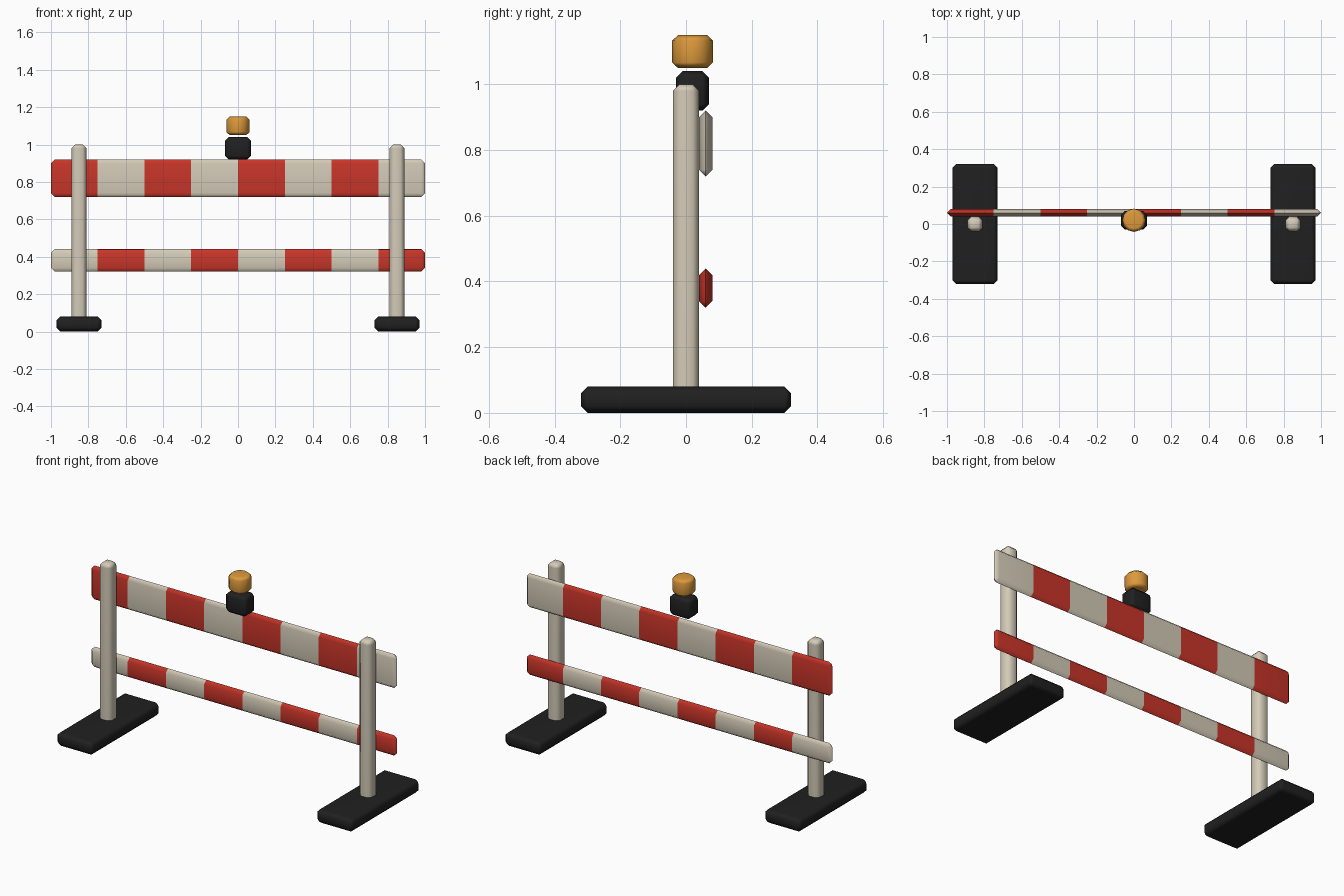
import bpy, bmesh, math
from mathutils import Matrix, Vector

if "Cube" in bpy.data.objects:
    bpy.data.objects.remove(bpy.data.objects["Cube"])


def material(name, rgb):
    m = bpy.data.materials.new(name)
    m.diffuse_color = (*rgb, 1.0)
    m.use_nodes = True
    m.node_tree.nodes["Principled BSDF"].inputs["Base Color"].default_value = m.diffuse_color
    return m


CREAM = material("cream paint", (0.66, 0.60, 0.48))
RED = material("red paint", (0.58, 0.036, 0.022))
BLACK = material("black rubber", (0.0145, 0.0145, 0.0150))
AMBER = material("amber lens", (0.72, 0.32, 0.045))


def finish(name, bm, mats):
    bmesh.ops.remove_doubles(bm, verts=bm.verts, dist=0.0003)
    bmesh.ops.recalc_face_normals(bm, faces=bm.faces)
    mesh = bpy.data.meshes.new(name)
    bm.to_mesh(mesh)
    bm.free()
    for m in mats:
        mesh.materials.append(m)
    ob = bpy.data.objects.new(name, mesh)
    bpy.context.collection.objects.link(ob)
    bpy.ops.object.select_all(action='DESELECT')
    ob.select_set(True)
    bpy.context.view_layer.objects.active = ob
    bpy.ops.object.shade_smooth_by_angle(angle=math.radians(50))
    # keep the large faces flat and let the chamfers carry the shading
    wn = ob.modifiers.new("weighted normals", 'WEIGHTED_NORMAL')
    wn.keep_sharp = True
    return ob


def chamfered_box(lo, hi, bevel=0.02):
    lo, hi = Vector(lo), Vector(hi)
    bm = bmesh.new()
    bmesh.ops.create_cube(bm, size=1.0, matrix=Matrix.Translation((lo + hi) / 2)
                          @ Matrix.Diagonal((*(hi - lo), 1.0)))
    bmesh.ops.bevel(bm, geom=bm.edges[:], offset=bevel, segments=1,
                    profile=0.5, affect='EDGES', clamp_overlap=True)
    return bm


# feet and posts, one pair per side
for side, s in (("left", -1), ("right", 1)):
    x = 0.85 * s
    finish(side + "_foot",
           chamfered_box((x - 0.12, -0.32, 0), (x + 0.12, 0.32, 0.08)), [BLACK])
    finish(side + "_post",
           chamfered_box((x - 0.04, -0.04, 0.01), (x + 0.04, 0.04, 1.0)), [CREAM])


# striped rails: eight equal bands cut along x
def rail(name, z0, z1, first_red):
    bm = chamfered_box((-1, 0.04, z0), (1, 0.08, z1))
    bmesh.ops.remove_doubles(bm, verts=bm.verts, dist=0.0003)
    for i in range(1, 8):
        bmesh.ops.bisect_plane(bm, geom=bm.verts[:] + bm.edges[:] + bm.faces[:],
                               plane_co=(-1 + 0.25 * i, 0, 0), plane_no=(1, 0, 0))
    for f in bm.faces:
        band = int((f.calc_center_median().x + 1) / 0.25)
        f.material_index = (band + (1 if first_red else 0)) % 2
    finish(name, bm, [CREAM, RED])


rail("upper_rail", 0.72, 0.92, True)
rail("lower_rail", 0.32, 0.44, False)

# warning light: housing and lens
finish("light_housing",
       chamfered_box((-0.07, -0.03, 0.92), (0.07, 0.07, 1.04)), [BLACK])

bm = bmesh.new()
bmesh.ops.create_cone(bm, cap_ends=True, segments=12, radius1=0.062, radius2=0.062,
                      depth=0.10, matrix=Matrix.Translation((0, 0.02, 1.10)))
rims = [e for e in bm.edges if abs(e.verts[0].co.z - e.verts[1].co.z) < 1e-4]
bmesh.ops.bevel(bm, geom=rims, offset=0.017, segments=1, profile=0.5, affect='EDGES')
finish("light_lens", bm, [AMBER])
